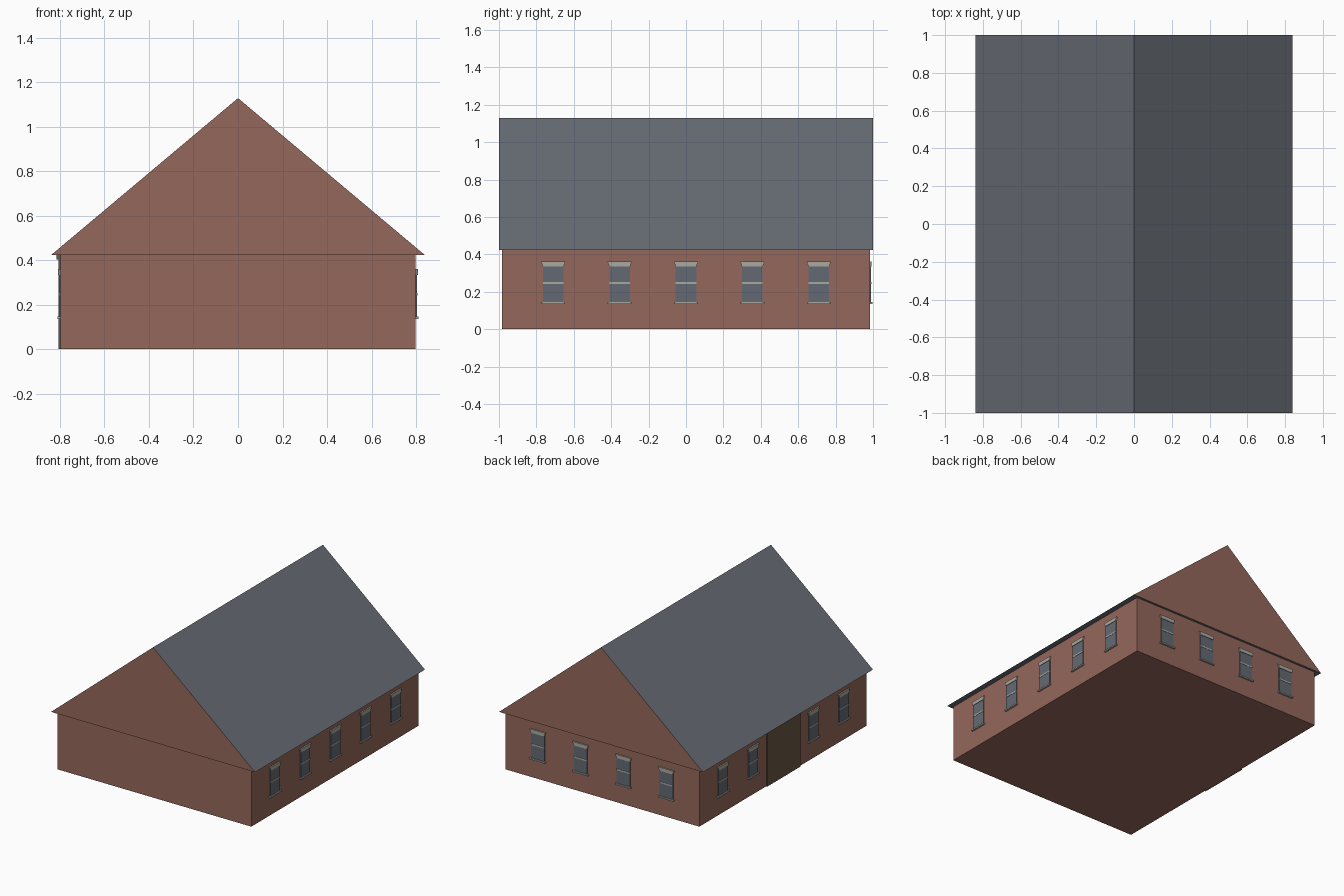
import bpy, bmesh, math
from mathutils import Matrix

cube = bpy.data.objects.get("Cube")
if cube:
    bpy.data.objects.remove(cube, do_unlink=True)


def material(name, rgb):
    m = bpy.data.materials.new(name)
    m.use_nodes = True
    m.diffuse_color = (*rgb, 1)
    m.node_tree.nodes["Principled BSDF"].inputs["Base Color"].default_value = (*rgb, 1)
    return m


brick = material("red brick", (0.30, 0.137, 0.104))
slate = material("slate grey", (0.135, 0.147, 0.172))
glass = material("window glass", (0.125, 0.142, 0.175))
stone = material("pale stone", (0.41, 0.40, 0.35))
wood = material("dark wood", (0.14, 0.095, 0.06))

HALF_X, HALF_Y, EAVES = 0.798, 0.983, 0.423


def prism(name, profile, near, far, mats, turn=0):
    """Extrude a (u, z) profile outward from near to far, turned about z."""
    bm = bmesh.new()
    face = bm.faces.new([bm.verts.new((u, -near, z)) for u, z in profile])
    out = bmesh.ops.extrude_face_region(bm, geom=[face])
    verts = [g for g in out["geom"] if isinstance(g, bmesh.types.BMVert)]
    bmesh.ops.translate(bm, verts=verts, vec=(0, near - far, 0))
    bmesh.ops.recalc_face_normals(bm, faces=bm.faces)
    bm.transform(Matrix.Rotation(math.radians(turn), 4, "Z"))
    mesh = bpy.data.meshes.new(name)
    bm.to_mesh(mesh)
    bm.free()
    for m in mats:
        mesh.materials.append(m)
    obj = bpy.data.objects.new(name, mesh)
    bpy.context.collection.objects.link(obj)
    return obj


def rect(u, half, low, high):
    return [(u - half, low), (u + half, low), (u + half, high), (u - half, high)]


# Brick walls
prism("walls", rect(0, HALF_X, 0, EAVES), -HALF_Y, HALF_Y, [brick])

# Gabled roof: brick gable ends, slate slopes and soffit
roof = prism("roof", [(-0.84, EAVES), (0.84, EAVES), (0, 1.128)], -1, 1, [slate, brick])
for p in roof.data.polygons:
    p.material_index = 1 if abs(p.normal.y) > 0.9 else 0


def window(side, u, wall, turn):
    # Glazing, sash rail, sill and flared lintel
    prism(side + "_window_glass", rect(u, 0.055, 0.14, 0.34), wall - 0.005, wall + 0.006, [glass], turn)
    prism(side + "_window_rail", rect(u, 0.055, 0.242, 0.253), wall, wall + 0.008, [stone], turn)
    prism(side + "_window_sill", rect(u, 0.064, 0.136, 0.146), wall - 0.005, wall + 0.014, [stone], turn)
    flare = [(u - 0.055, 0.334), (u + 0.055, 0.334), (u + 0.065, 0.361), (u - 0.065, 0.361)]
    prism(side + "_window_lintel", flare, wall - 0.005, wall + 0.01, [stone], turn)


# Windows: five on the left wall, four beside the door, four at the back
for i in range(-2, 3):
    window("left", i * 0.355, HALF_X, 90)
    if i:
        window("right", i * 0.355, HALF_X, -90)
for i in range(4):
    window("back", (i - 1.5) * 0.353, HALF_Y, 180)

# Wide door with its head rail
prism("door", rect(0, 0.195, 0, 0.41), HALF_X - 0.005, HALF_X + 0.009, [wood], -90)
prism("door_head_rail", rect(0, 0.2, 0.402, EAVES), HALF_X - 0.005, HALF_X + 0.017, [wood], -90)
